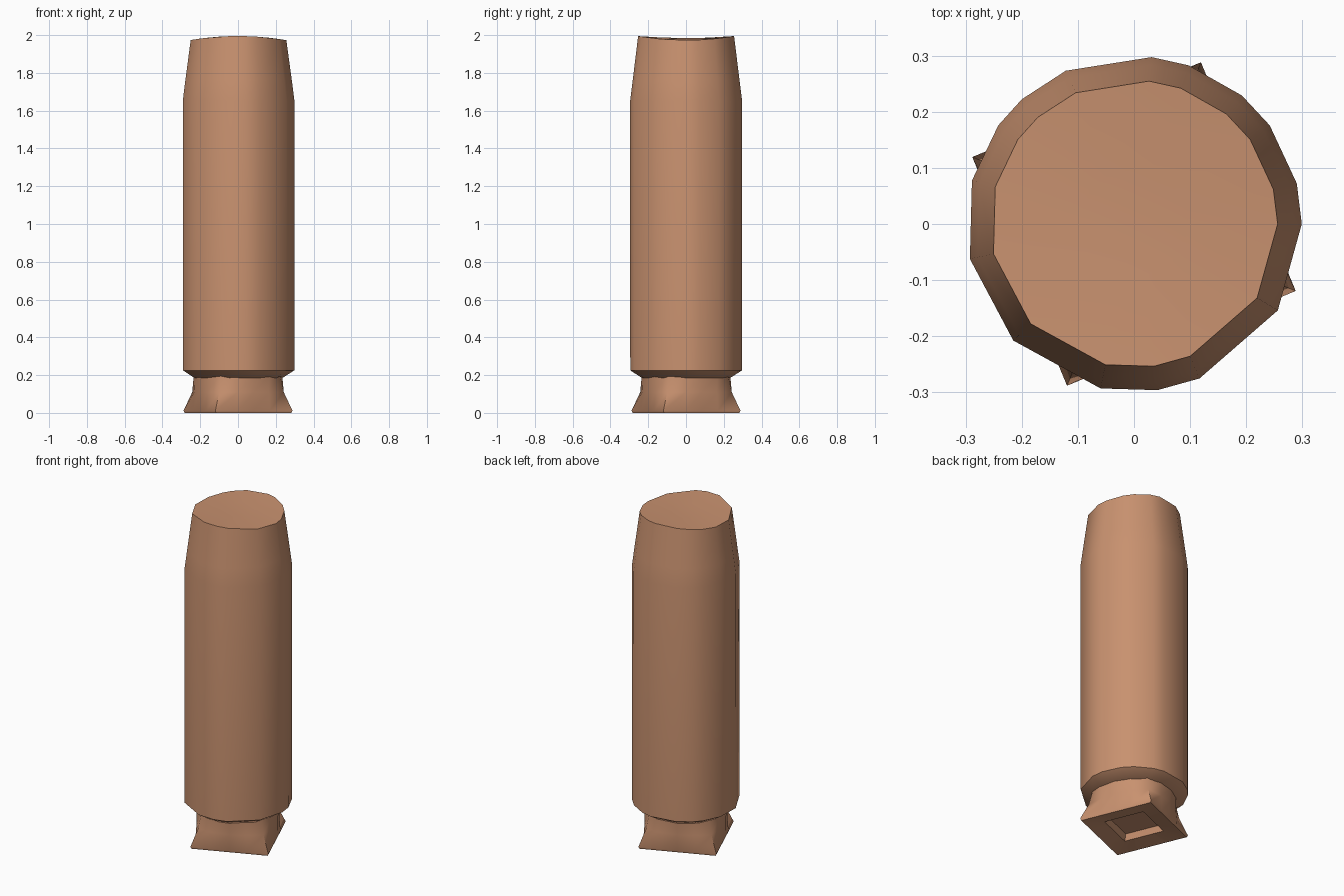
import bpy, bmesh, math

if "Cube" in bpy.data.objects:
    bpy.data.objects.remove(bpy.data.objects["Cube"])

clay = bpy.data.materials.new("light_brown")
clay.diffuse_color = (0.58, 0.285, 0.16, 1)
clay.use_nodes = True
clay.node_tree.nodes["Principled BSDF"].inputs["Base Color"].default_value = clay.diffuse_color


def loft(name, rings, smooth=50):
    """Skin a stack of closed rings and cap both ends."""
    bm = bmesh.new()
    rows = [[bm.verts.new(p) for p in r] for r in rings]
    n = len(rows[0])
    for a, b in zip(rows, rows[1:]):
        for i in range(n):
            j = (i + 1) % n
            bm.faces.new((a[i], a[j], b[j], b[i]))
    bm.faces.new(rows[0][::-1])
    bm.faces.new(rows[-1])
    bmesh.ops.recalc_face_normals(bm, faces=bm.faces)
    me = bpy.data.meshes.new(name)
    bm.to_mesh(me)
    bm.free()
    me.materials.append(clay)
    ob = bpy.data.objects.new(name, me)
    bpy.context.collection.objects.link(ob)
    bpy.ops.object.select_all(action='DESELECT')
    ob.select_set(True)
    bpy.context.view_layer.objects.active = ob
    bpy.ops.object.shade_smooth_by_angle(angle=math.radians(smooth))
    return ob


# Tall body: slightly irregular sixteen-sided column with a tapered top
angles = [-168, -136, -101.5, -82, -67, -31, 0, 14, 36, 50, 71, 84, 114, 132, 144, 165]


def body_ring(r, z, wave=0):
    pts = []
    for a in angles:
        c, s = math.cos(math.radians(a)), math.sin(math.radians(a))
        pts.append((r * c, r * s, z - wave * c * c))
    return pts


loft("body", [body_ring(0.235, 0.185), body_ring(0.298, 0.225),
              body_ring(0.299, 1.65), body_ring(0.285, 1.76),
              body_ring(0.256, 1.995, 0.022), body_ring(0.1, 1.985)], 40)


# Foot: flares from a round neck to a twisted square, with a recess underneath
def foot_ring(size, z, square):
    pts = []
    for i in range(16):
        a = math.radians(22.5 * i)
        r_sq = 0.707 / math.cos((a % (math.pi / 2)) - math.pi / 4)
        r = size * (square * r_sq + 1 - square)
        t = a + math.radians(-22.5)
        pts.append((r * math.cos(t), r * math.sin(t), z))
    return pts


loft("foot", [foot_ring(0.15, 0.05, 1), foot_ring(0.17, 0.015, 1),
              foot_ring(0.305, 0.0, 1), foot_ring(0.312, 0.012, 1),
              foot_ring(0.262, 0.11, 0.5), foot_ring(0.24, 0.2, 0.1)], 50)
